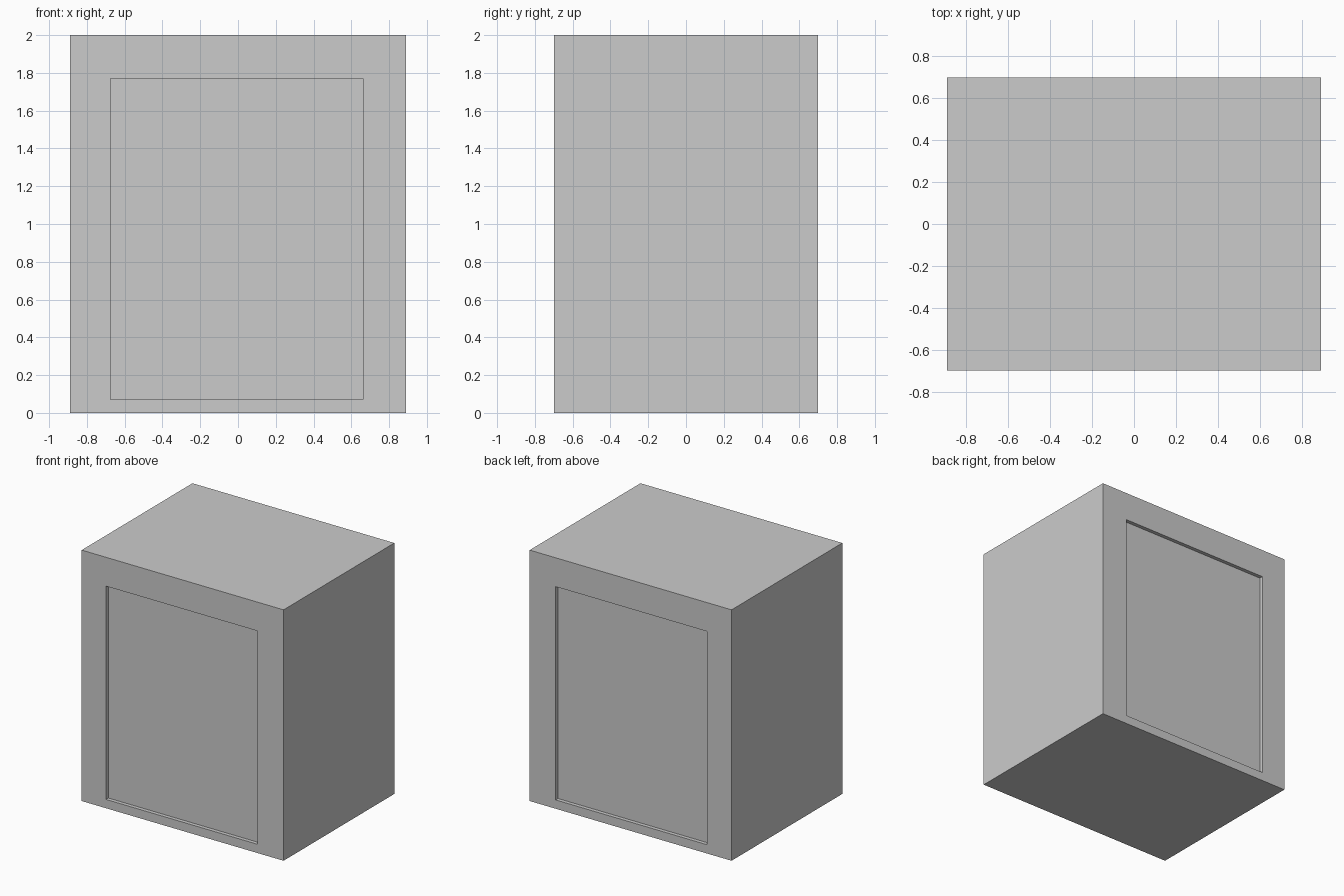
import bpy, bmesh
from mathutils import Matrix

if "Cube" in bpy.data.objects:
    bpy.data.objects.remove(bpy.data.objects["Cube"])

W, D, H = 1.78, 1.395, 2.0
X0, X1, Z0, Z1 = -0.675, 0.661, 0.07, 1.77   # panel opening
DEPTH = 0.03

bm = bmesh.new()

# Cabinet body
bmesh.ops.create_cube(bm, size=1, matrix=Matrix.Translation((0, 0, H / 2)) @ Matrix.Diagonal((W, D, H, 1)))
bm.normal_update()


def recess_panel(face):
    """Inset a face, fit the inset to the opening, then sink it with square walls."""
    side = 1 if face.normal.y > 0 else -1
    bmesh.ops.inset_individual(bm, faces=[face], thickness=0.1)
    for v in face.verts:
        v.co.x = X1 if v.co.x > 0 else X0
        v.co.z = Z1 if v.co.z > H / 2 else Z0
    bmesh.ops.inset_individual(bm, faces=[face], thickness=0.0)
    for v in face.verts:
        v.co.y -= side * DEPTH


# Matching recessed panels on front and back
for f in [f for f in bm.faces if abs(f.normal.y) > 0.9]:
    recess_panel(f)

bmesh.ops.recalc_face_normals(bm, faces=bm.faces[:])
mesh = bpy.data.meshes.new("cabinet_body")
bm.to_mesh(mesh)
bm.free()
bpy.context.collection.objects.link(bpy.data.objects.new("cabinet_body", mesh))
